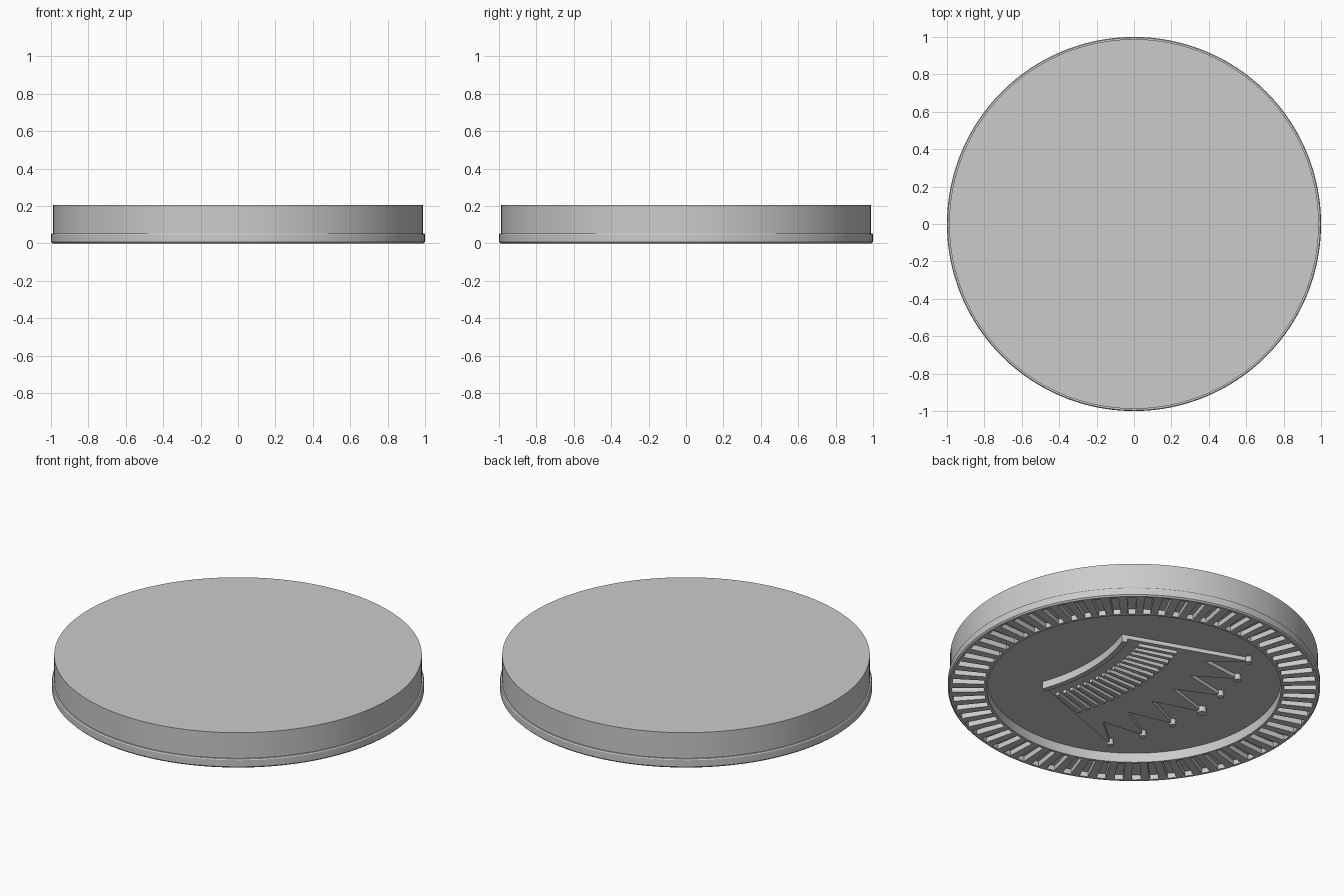
import bpy, bmesh, math
from math import sin, cos, radians, pi

if "Cube" in bpy.data.objects:
    bpy.data.objects.remove(bpy.data.objects["Cube"], do_unlink=True)

grey = bpy.data.materials.new("plain grey")
grey.use_nodes = True
grey.diffuse_color = (0.6, 0.6, 0.6, 1)
grey.node_tree.nodes["Principled BSDF"].inputs["Base Color"].default_value = (0.6, 0.6, 0.6, 1)

FLOOR = 0.056     # height of the recessed centre of the underside
GROOVE = 0.03     # depth of the grooves between the ribs
PLATE = 0.033     # underside of the crown plate
FAN = -1.29       # centre of the crown's fan along its own up direction


def finish(bm, name):
    bmesh.ops.recalc_face_normals(bm, faces=bm.faces)
    mesh = bpy.data.meshes.new(name)
    bm.to_mesh(mesh)
    bm.free()
    mesh.materials.append(grey)
    obj = bpy.data.objects.new(name, mesh)
    bpy.context.collection.objects.link(obj)
    bpy.ops.object.select_all(action='DESELECT')
    obj.select_set(True)
    bpy.context.view_layer.objects.active = obj
    bpy.ops.object.shade_smooth_by_angle(angle=radians(30))
    return obj


def add_prism(bm, outline, z0, z1):
    face = bm.faces.new([bm.verts.new((x, y, z0)) for x, y in outline])
    top = bmesh.ops.extrude_face_region(bm, geom=[face])["geom"]
    for v in top:
        if isinstance(v, bmesh.types.BMVert):
            v.co.z = z1


def sector(r0, r1, a0, a1, steps, point):
    angles = [a0 + (a1 - a0) * i / steps for i in range(steps + 1)]
    return [point(r0, a) for a in angles] + [point(r1, a) for a in reversed(angles)]


def polar(r, a):
    return r * cos(a), r * sin(a)


def crown_point(r, a):
    # the crown points towards -x and fans out from a centre below it
    return -(r * cos(a) + FAN), -r * sin(a)


# turned body with flange, rim, groove track, lip and recessed centre
profile = [(0, 0.205), (0.988, 0.205), (0.988, 0.053), (0.996, 0.053), (1, 0.047),
           (1, 0.008), (0.992, 0), (0.978, 0), (0.978, GROOVE), (0.805, GROOVE),
           (0.805, 0), (0.79, 0), (0.79, FLOOR), (0, FLOOR)]
bm = bmesh.new()
verts = [bm.verts.new((r, 0, z)) for r, z in profile]
edges = [bm.edges.new(pair) for pair in zip(verts, verts[1:])]
bmesh.ops.spin(bm, geom=verts + edges, cent=(0, 0, 0), axis=(0, 0, 1),
               angle=2 * pi, steps=160, use_merge=True)
bmesh.ops.remove_doubles(bm, verts=bm.verts, dist=0.0001)
finish(bm, "disc_body")

# radial ribs around the underside
bm = bmesh.new()
ribs = 64
pitch = 2 * pi / ribs
for i in range(ribs):
    a = i * pitch
    add_prism(bm, sector(0.803, 0.98, a, a + pitch * 0.5, 3, polar), 0, GROOVE + 0.01)
finish(bm, "radial_ribs")

# crown plate: curved base and seven spikes
half = radians(19.8)
tips = [1.71, 1.73, 1.74, 1.765, 1.74, 1.73, 1.71]
step = 2 * half / (len(tips) - 1)
outline = [crown_point(0.99, half - 2 * half * i / 24) for i in range(25)]
for i, tip in enumerate(tips):
    a = -half + i * step
    outline.append(crown_point(tip, a))
    if i < len(tips) - 1:
        outline.append(crown_point(1.49, a + step / 2))
bm = bmesh.new()
add_prism(bm, outline, PLATE, FLOOR + 0.01)
finish(bm, "crown_plate")

# round beads on the tips, the middle one larger
bm = bmesh.new()
for i, tip in enumerate(tips):
    cx, cy = crown_point(tip, -half + i * step)
    radius = 0.026 if i == 3 else 0.018
    ring = [polar(radius, 2 * pi * k / 20) for k in range(20)]
    add_prism(bm, [(cx + x, cy + y) for x, y in ring], 0.022, FLOOR + 0.01)
finish(bm, "crown_beads")

# raised band along the base of the crown
bm = bmesh.new()
add_prism(bm, sector(0.985, 1.015, -half, half, 24, crown_point), 0.012, FLOOR + 0.01)
finish(bm, "crown_band")

# fanned bars above the band
bm = bmesh.new()
bars = 16
for i in range(bars):
    a = radians(-18 + 36 * i / (bars - 1))
    w = radians(0.55)
    add_prism(bm, sector(1.09, 1.31, a - w, a + w, 2, crown_point), 0.014, PLATE + 0.01)
finish(bm, "crown_bars")
